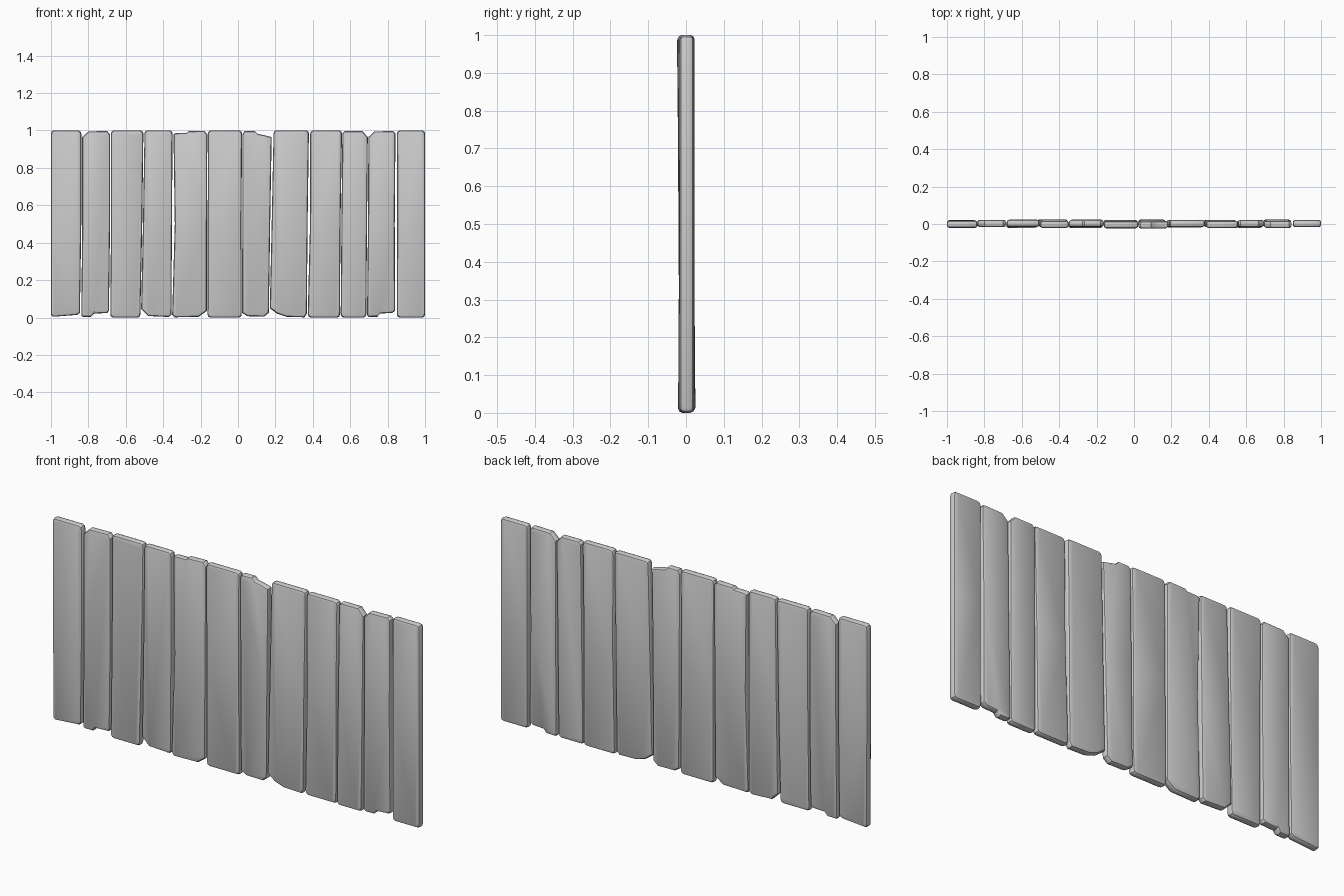
import bpy, bmesh

# Per plank: left edge x (bottom, mid, top), right edge x (bottom, mid, top),
# centre y, y lean from bottom to top
PLANKS = [
    ((-1.0, -1.0, -1.0), (-.845, -.838, -.838), 0.000, -.003),
    ((-.838, -.833, -.833), (-.690, -.684, -.684), 0.003, 0.000),
    ((-.683, -.679, -.680), (-.522, -.512, -.506), 0.001, 0.006),
    ((-.516, -.508, -.500), (-.356, -.353, -.350), 0.002, -.008),
    ((-.352, -.338, -.345), (-.167, -.166, -.164), 0.001, 0.006),
    ((-.163, -.162, -.161), (0.020, 0.018, 0.022), -.001, -.006),
    ((0.022, 0.023, 0.024), (0.165, 0.172, 0.183), 0.000, -.010),
    ((0.170, 0.180, 0.190), (0.368, 0.372, 0.379), 0.002, 0.003),
    ((0.373, 0.385, 0.386), (0.545, 0.548, 0.556), 0.000, -.007),
    ((0.549, 0.553, 0.558), (0.686, 0.690, 0.694), 0.001, 0.005),
    ((0.690, 0.695, 0.697), (0.840, 0.838, 0.842), 0.001, -.007),
    ((0.849, 0.851, 0.850), (1.000, 1.000, 1.000), 0.002, 0.000),
]

# Chipped ends, listed left to right as (x, z); other ends get small corners
TOPS = {
    1: [(-.833, .965), (-.80, .995), (-.70, .997), (-.684, .98)],
    4: [(-.345, .98), (-.335, .986), (-.275, .987), (-.265, .996), (-.18, .998), (-.164, .98)],
    6: [(.024, .98), (.035, .997), (.09, .997), (.105, .982), (.14, .975), (.18, .965)],
    9: [(.558, .985), (.57, .997), (.665, .997), (.694, .965)],
    10: [(.697, .965), (.73, .995), (.83, .997), (.842, .985)],
}
BOTTOMS = {
    0: [(-1, .015), (-.99, .004), (-.86, .014), (-.845, .025)],
    1: [(-.838, .012), (-.83, .004), (-.785, .004), (-.77, .021), (-.70, .024), (-.69, .035)],
    3: [(-.518, .045), (-.48, .008), (-.37, .003), (-.356, .015)],
    4: [(-.352, .015), (-.34, .001), (-.21, .004), (-.167, .035)],
    6: [(.022, .025), (.05, .007), (.14, .005), (.165, .025)],
    7: [(.17, .05), (.21, .02), (.26, .004), (.355, .001), (.368, .02)],
    10: [(.69, .012), (.70, .003), (.745, .004), (.76, .021), (.825, .025), (.84, .035)],
}


def corners(xl, xr, z, s):
    """Plain plank end with softened corners; s points inwards along z."""
    return [(xl, z + s * .016), (xl + .004, z + s * .005), (xl + .014, z),
            (xr - .014, z), (xr - .004, z + s * .005), (xr, z + s * .016)]


def make_plank(i, left, right, yc, lean):
    bottom = BOTTOMS.get(i) or corners(left[0], right[0], 0, 1)
    top = TOPS.get(i) or corners(left[2], right[2], 1, -1)
    outline = bottom + [(right[1], .5)] + top[::-1] + [(left[1], .5)]
    cx, half = (left[1] + right[1]) / 2, (right[1] - left[1]) / 2
    t, b = .019, .011
    # Rounded edge: (inset, y) from front face to back face
    front = [(b, -t), (.35 * b, -t + .3 * b), (0, -t + b)]
    sections = front + [(d, -y) for d, y in reversed(front)]
    bm = bmesh.new()
    rings = []
    for d, y in sections:
        ring = []
        for x, z in outline:
            px = cx + (x - cx) * (1 - d / half)
            pz = .5 + (z - .5) * (1 - d / .5)
            ring.append(bm.verts.new((px, yc + y + lean * (pz - .5), pz)))
        rings.append(ring)
    n = len(outline)
    for a, c in zip(rings, rings[1:]):
        for k in range(n):
            m = (k + 1) % n
            bm.faces.new((a[k], a[m], c[m], c[k]))
    bm.faces.new(rings[0])
    bm.faces.new(rings[-1][::-1])
    bmesh.ops.recalc_face_normals(bm, faces=bm.faces[:])
    mesh = bpy.data.meshes.new(f"plank_{i + 1:02d}")
    bm.to_mesh(mesh)
    bm.free()
    ob = bpy.data.objects.new(mesh.name, mesh)
    bpy.context.collection.objects.link(ob)
    ob.select_set(True)
    bpy.context.view_layer.objects.active = ob


# Row of weathered planks
for i, spec in enumerate(PLANKS):
    make_plank(i, *spec)
bpy.ops.object.shade_smooth_by_angle(angle=.6)
